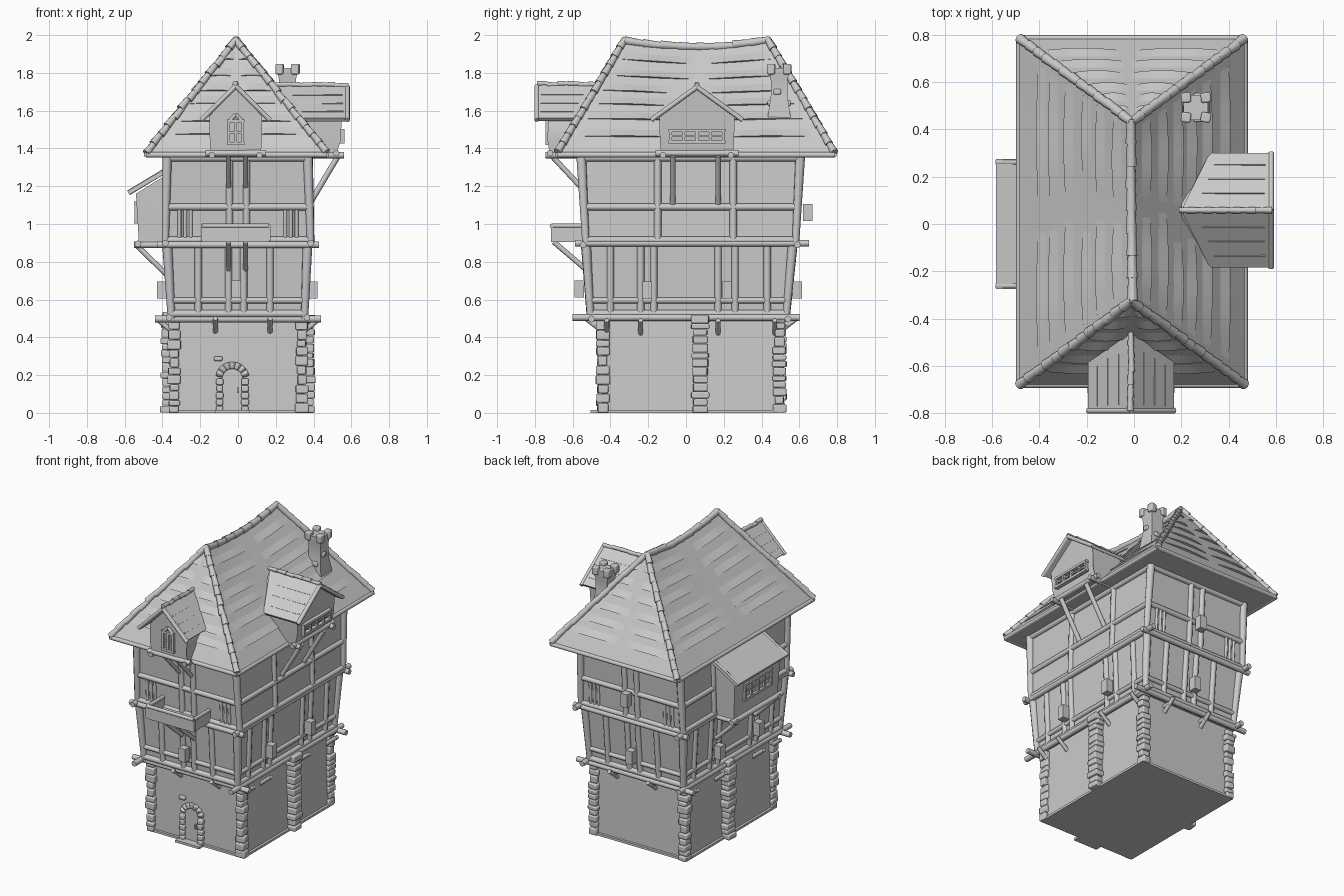
import bpy, bmesh, math, random
from mathutils import Vector as V, Matrix as M

random.seed(4)
cube = bpy.data.objects.get("Cube")
if cube:
    bpy.data.objects.remove(cube, do_unlink=True)

grey = bpy.data.materials.new("plain_grey")
grey.use_nodes = True
grey.diffuse_color = (0.6, 0.6, 0.6, 1)
grey.node_tree.nodes["Principled BSDF"].inputs["Base Color"].default_value = (0.6, 0.6, 0.6, 1)

parts = {}
FRONT, RIGHT, BACK, LEFT = (i * math.pi / 2 for i in range(4))


def part(name):
    return parts.setdefault(name, bmesh.new())


def at(ang, u, d, z):
    """Point on a side of the house: u along the wall, d outward, z up."""
    return M.Rotation(ang, 3, 'Z') @ V((u, -d, z))


def beam(name, a, b, r, r2=None, sides=8):
    a, b = V(a), V(b)
    m = M.Translation((a + b) / 2) @ (b - a).to_track_quat('Z', 'Y').to_matrix().to_4x4()
    bmesh.ops.create_cone(part(name), cap_ends=True, segments=sides, radius1=r,
                          radius2=r2 or r, depth=(b - a).length, matrix=m)


def box(name, c, size, ang=0, tilt=0):
    m = M.Translation(V(c)) @ M.Rotation(ang, 4, 'Z') @ M.Rotation(tilt, 4, 'X') @ M.Diagonal((*size, 1))
    bmesh.ops.create_cube(part(name), size=1, matrix=m)


def loft(name, rings):
    bm = part(name)
    rows = [[bm.verts.new(p) for p in ring] for ring in rings]
    n = len(rows[0])
    for lo, hi in zip(rows, rows[1:]):
        for i in range(n):
            bm.faces.new((lo[i], lo[(i + 1) % n], hi[(i + 1) % n], hi[i]))
    bm.faces.new(rows[0][::-1])
    bm.faces.new(rows[-1])


def rect(x0, x1, y0, y1, z):
    return [V(p) for p in ((x0, y0, z), (x1, y0, z), (x1, y1, z), (x0, y1, z))]


def slab(name, pts, thick):
    pts = [V(p) for p in pts]
    n = (pts[1] - pts[0]).cross(pts[2] - pts[0]).normalized()
    n = n if n.z > 0 else -n
    loft(name, [[p - n * thick for p in pts], pts])


def caps(name, a, b, count, r):
    """A run of overlapping rounded tiles."""
    for i in range(count):
        jit = V((random.uniform(-.004, .004), 0, random.uniform(-.003, .004)))
        beam(name, a.lerp(b, i / count) + jit, a.lerp(b, (i + 1.1) / count) + jit, r * 1.1, r * .85)


def window(name, ang, u, d, z, w, h, panes):
    for s in (-1, 1):
        box(name, at(ang, u, d, z + s * h / 2), (w + .02, .025, .016), ang)
    for i in range(panes + 1):
        box(name, at(ang, u + w * (i / panes - .5), d, z), (.014, .022, h), ang)
    box(name, at(ang, u, d, z), (w, .008, .01), ang)


# Stone ground floor
loft("stone_base", [rect(-.365, .365, -.46, .515, 0), rect(-.365, .365, -.46, .515, .015),
                    rect(-.35, .35, -.445, .5, .016), rect(-.34, .34, -.44, .495, .52)])

# Corner stones and the side piers
for x in (-.338, .338):
    for y in (-.44, .495):
        z = .0
        while z < .48:
            h = random.uniform(.03, .055)
            box("corner_stones", (x, y, z + h / 2), (random.uniform(.045, .075),
                random.uniform(.045, .075), h * .95), random.uniform(-.1, .1))
            z += h
    z = 0
    while z < .5:
        h = random.uniform(.03, .05)
        box("side_piers", (x * 1.08, .075, z + h / 2), (random.uniform(.065, .09),
            random.uniform(.065, .095), h * .96), random.uniform(-.1, .1))
        z += h

# Arched door with its stone surround
DX, DW, DZ = -.03, .055, .18
arch = [(math.cos(k * math.pi / 8), math.sin(k * math.pi / 8)) for k in range(9)]
door = [(DX - DW, 0), (DX + DW, 0)] + [(DX + DW * c, DZ + DW * s) for c, s in arch]
loft("door", [[V((x, y, z)) for x, z in door] for y in (-.40, -.452)])
for i in range(5):
    for s in (-1, 1):
        box("door_stones", (DX + s * (DW + .012), -.452, .02 + i * .036),
            (random.uniform(.03, .042), .04, .034))
for k in range(1, 8):
    c, s = arch[k]
    beam("door_stones", (DX + c * .053, -.452, DZ + s * .053), (DX + c * .09, -.452, DZ + s * .09), .018, .022, 4)
box("door_step", (DX, -.475, .008), (.18, .06, .016))
box("door_handle", (DX + .03, -.458, .12), (.012, .012, .03))
box("door_stones", (-.105, -.448, .287), (.045, .025, .025))

# Timber storeys
LOW = ((-.352, .352, -.505, .53, .5), (-.375, .368, -.53, .565, .9))
TOP = ((-.385, .385, -.53, .58, .9), (-.375, .37, -.555, .605, 1.37))


def depth(storey, ang, z):
    b, t = storey
    f = (z - b[4]) / (t[4] - b[4])
    i = {FRONT: 2, RIGHT: 1, BACK: 3, LEFT: 0}[ang]
    return abs(b[i] + (t[i] - b[i]) * f)


def post(name, storey, ang, u, z0, z1, r):
    beam(name, at(ang, u, depth(storey, ang, z0), z0), at(ang, u, depth(storey, ang, z1), z1), r)


for name, storey in (("lower_storey", LOW), ("upper_storey", TOP)):
    b, t = storey
    loft(name, [rect(*b), rect(*t)])
    for p, q in zip(rect(*b), rect(*t)):
        beam("corner_posts", p, q, .02, .027)

for ang in (FRONT, BACK):
    for u in (-.21, -.05, .03, .17):
        post("lower_posts", LOW, ang, u, .53, .89, .019)
    for u in (-.045, .045):
        post("upper_posts", TOP, ang, u, .91, 1.36, .019)
    for u in (.25, .28, .31):
        for s in (-1, 1):
            post("short_slats", TOP, ang, u * s, .92, 1.08, .01)
for ang in (RIGHT, LEFT):
    s = 1 if ang == RIGHT else -1
    for y in (-.40, -.24, -.17, .17, .26, .43):
        post("lower_posts", LOW, ang, s * y, .53, .89, .019)
    for y in (-.15, .25):
        post("upper_posts", TOP, ang, s * y, .91, 1.36, .019)

# Rails around the walls and the crossing jetty logs
for storey, z, r in ((LOW, .525, .02), (LOW, .595, .016), (TOP, .915, .018), (TOP, 1.09, .018), (TOP, 1.35, .02)):
    x0, x1, y0, y1 = (depth(storey, a, z) for a in (LEFT, RIGHT, FRONT, BACK))
    ring = rect(-x0, x1, -y0, y1, z)
    for i in range(4):
        beam("wall_rails", ring[i], ring[(i + 1) % 4], r)
for z, xs, ys, ex, ey in ((.497, .365, (-.5, .54), .44, (-.6, .6)), (.89, .385, (-.545, .59), .43, (-.587, .65))):
    for y in ys:
        beam("jetty_logs", (-ex, y, z), (ex, y, z), .018)
    for s in (-1, 1):
        beam("jetty_logs", (s * xs, ey[0], z + .008), (s * xs, ey[1], z + .008), .018)

# Brackets under the jetty
for x in (-.12, .17):
    for y, s in ((-.44, -1), (.495, 1)):
        beam("jetty_brackets", (x, y, .43), (x, y + s * .09, .5), .013)
        beam("jetty_brackets", (x, y - s * .02, .47), (x, y + s * .05, .47), .016)
for s in (-1, 1):
    for y in (-.42, -.24, .17, .47):
        beam("jetty_brackets", (s * .335, y, .42), (s * .42, y, .49), .013)

# Small shutters between the paired posts
for ang, u, d, z in ((FRONT, -.01, .565, .655), (BACK, 0, .59, .65), (BACK, 0, .645, 1.06), (RIGHT, -.205, .395, .65),
                     (RIGHT, .215, .395, .65), (LEFT, -.215, .405, .65), (LEFT, .205, .405, .65)):
    box("shutters", at(ang, u, d, z), (.05, .05, .09), ang)

# Balcony
loft("balcony_floor", [rect(-.19, .165, -.715, -.53, z) for z in (.905, .92)])
for a, b in (((-.19, -.71), (.165, -.71)), ((-.185, -.71), (-.185, -.54)), ((.16, -.71), (.16, -.54))):
    lo, hi = V((*a, .99)), V((*b, .99))
    beam("balcony_rail", lo, hi, .012)
    mid = (lo + hi) / 2
    box("balcony_panels", (mid.x, mid.y, .95), (abs(hi.x - lo.x) + .012, abs(hi.y - lo.y) + .012, .08))
for x in (-.05, .04):
    beam("balcony_brackets", (x, -.53, .76), (x, -.70, .905), .014)
    beam("dormer_braces", (x, -.56, 1.2), (x, -.71, 1.36), .014)

# Bay on the left side
loft("side_bay", [rect(-.525, -.36, -.235, .235, .9), rect(-.54, -.36, -.245, .245, 1.16),
                  rect(-.38, -.36, -.245, .245, 1.26)])
slab("bay_roof", [(-.585, -.275, 1.175), (-.585, .275, 1.175), (-.38, .275, 1.295), (-.38, -.275, 1.295)], .022)
for y in (-.262, .262):
    beam("bay_trim", (-.58, y, 1.165), (-.38, y, 1.285), .014)
    beam("bay_trim", (-.55, y * .87, .89), (-.37, y * .87, .89), .018)
    beam("bay_brackets", (-.53, y * .8, .88), (-.375, y * .8, .73), .014)
beam("bay_trim", (-.53, -.27, .895), (-.53, .27, .895), .018)
window("bay_window", LEFT, 0, .537, 1.06, .28, .1, 4)

# Hipped main roof with a sagging ridge
RA, RB = V((-.01, -.325, 1.972)), V((-.01, .435, 1.972))
E = rect(-.485, .468, -.68, .785, 1.378)
slopes = ((RA, RA, E[0], E[1]), (RA, RB, E[1], E[2]), (RB, RB, E[2], E[3]), (RB, RA, E[3], E[0]))


def roof_point(slope, u, t):
    a, b, c, d = slope
    sag = .035 * 4 * u * (1 - u) if a != b else 0
    return (a.lerp(b, u) - V((0, 0, sag))).lerp(c.lerp(d, u), t)


def grid(name, rows):
    bm = part(name)
    rows = [[bm.verts.new(p) for p in row] for row in rows]
    for p, q in zip(rows, rows[1:]):
        for i in range(len(p) - 1):
            bm.faces.new((p[i], q[i], q[i + 1], p[i + 1]))


for sl in slopes:
    grid("main_roof", [[roof_point(sl, i / 8, t / 6) for i in range(9)] for t in range(7)])
    n = (sl[3] - sl[2]).cross(sl[0] - sl[2]).normalized()
    # Lifted shingle edges, each a thin lens along the slope
    for k in range(6):
        t = .17 + k * .135 + random.uniform(-.015, .015)
        for u0, u1 in ((.04, random.uniform(.35, .5)), (random.uniform(.52, .6), .95)):
            us = [u0 + (u1 - u0) * i / 6 for i in range(7)]
            lift = [n * (.002 + .011 * math.sin(math.pi * i / 6)) for i in range(7)]
            grid("shingle_edges", [[roof_point(sl, u, t - .07) for u in us],
                                   [roof_point(sl, u, t) + l for u, l in zip(us, lift)],
                                   [roof_point(sl, u, t - .004) - n * .004 for u in us]])
    beam("eave_logs", sl[2] - V((0, 0, .012)), sl[3] - V((0, 0, .012)), .014)
    caps("hip_tiles", sl[2], sl[0], 13, .02)
loft("eave_soffit", [rect(-.48, .463, -.675, .78, z) for z in (1.355, 1.379)])
for i in range(8):
    caps("ridge_tiles", roof_point(slopes[1], i / 8, 0), roof_point(slopes[1], (i + 1) / 8, 0), 1, .021)


def dormer(name, ang, c, w, out, wall, foot, back, eave_back, peak, sill):
    """Gabled dormer; c is its centre along the wall, w half its body width."""
    prof = [(c - w * .95, foot, 1.365), (c + w * .95, foot, 1.365), (c + w * .98, (foot + wall) / 2 + .008, 1.44),
            (c + w, wall, 1.57), (c, wall, peak - .025), (c - w, wall, 1.57), (c - w * .98, (foot + wall) / 2 + .008, 1.44)]
    loft(name + "_wall", [[at(ang, u, back, z) for u, d, z in prof], [at(ang, *p) for p in prof]])
    ridge = [at(ang, c, out, peak), at(ang, c, back, peak)]
    for s in (-1, 1):
        e = c + s * (w + .042)
        ends = [at(ang, e, eave_back, 1.56), at(ang, e, out, 1.56)]
        slab(name + "_roof", ridge + ends, .02)
        beam(name + "_verge", ridge[0] - V((0, 0, .01)), ends[1] - V((0, 0, .01)), .013)
        # Shingle laps
        for f in (.3, .55, .8):
            a, b = ridge[0].lerp(ends[1], f), ridge[1].lerp(ends[0], f)
            beam(name + "_laps", a.lerp(b, .08), a.lerp(b, .85), .006, .004, 4)
        beam(name + "_sill", at(ang, c + s * w * .9, .3, 1.365), at(ang, c + s * w * .9, sill, 1.365), .017)
    caps(name + "_ridge", ridge[0], ridge[1], 6, .013)
    beam(name + "_sill", at(ang, c - w - .02, foot, 1.375), at(ang, c + w + .02, foot, 1.375), .017)


dormer("front_dormer", FRONT, -.012, .14, .79, .73, .72, .46, .585, 1.74, .745)
window("front_dormer_window", FRONT, -.012, .732, 1.485, .075, .12, 2)
for s in (-1, 1):
    beam("front_dormer_window", (-.012 + s * .04, -.735, 1.54), (-.012, -.735, 1.58), .01)
dormer("side_dormer", RIGHT, .058, .2, .58, .55, .52, .2, .32, 1.735, .56)
window("side_dormer_window", RIGHT, .058, .552, 1.465, .28, .06, 4)
for y in (-.07, .17):
    beam("side_dormer_braces", (.375, y, 1.1), (.53, y, 1.36), .015)

# Chimney, waisted and topped with loose stones
cx, cy = .262, .493
loft("chimney", [rect(cx - h, cx + h, cy - h, cy + h, z) for z, h in
                 ((1.45, .064), (1.57, .06), (1.68, .044), (1.76, .044), (1.8, .052), (1.825, .052))])
for sx in (-1, 1):
    for sy in (-1, 1):
        box("chimney_stones", (cx + sx * .042, cy + sy * .042, 1.82), (.042, .042, .055), random.uniform(-.2, .2))
    box("chimney_stones", (cx + sx * .044, cy - .01, 1.7), (.022, .04, .03))
    box("chimney_stones", (cx + .01, cy + sx * .05, 1.64), (.04, .022, .03))

# Turn every part into an object
for name, bm in parts.items():
    bmesh.ops.remove_doubles(bm, verts=bm.verts, dist=1e-5)
    bmesh.ops.recalc_face_normals(bm, faces=bm.faces)
    mesh = bpy.data.meshes.new(name)
    bm.to_mesh(mesh)
    bm.free()
    mesh.materials.append(grey)
    ob = bpy.data.objects.new(name, mesh)
    bpy.context.collection.objects.link(ob)
    if "stones" in name or "piers" in name:
        bev = ob.modifiers.new("soft_edges", 'BEVEL')
        bev.width, bev.segments = .007, 2
    bpy.ops.object.select_all(action='DESELECT')
    ob.select_set(True)
    bpy.context.view_layer.objects.active = ob
    bpy.ops.object.shade_smooth_by_angle(angle=math.radians(48))
